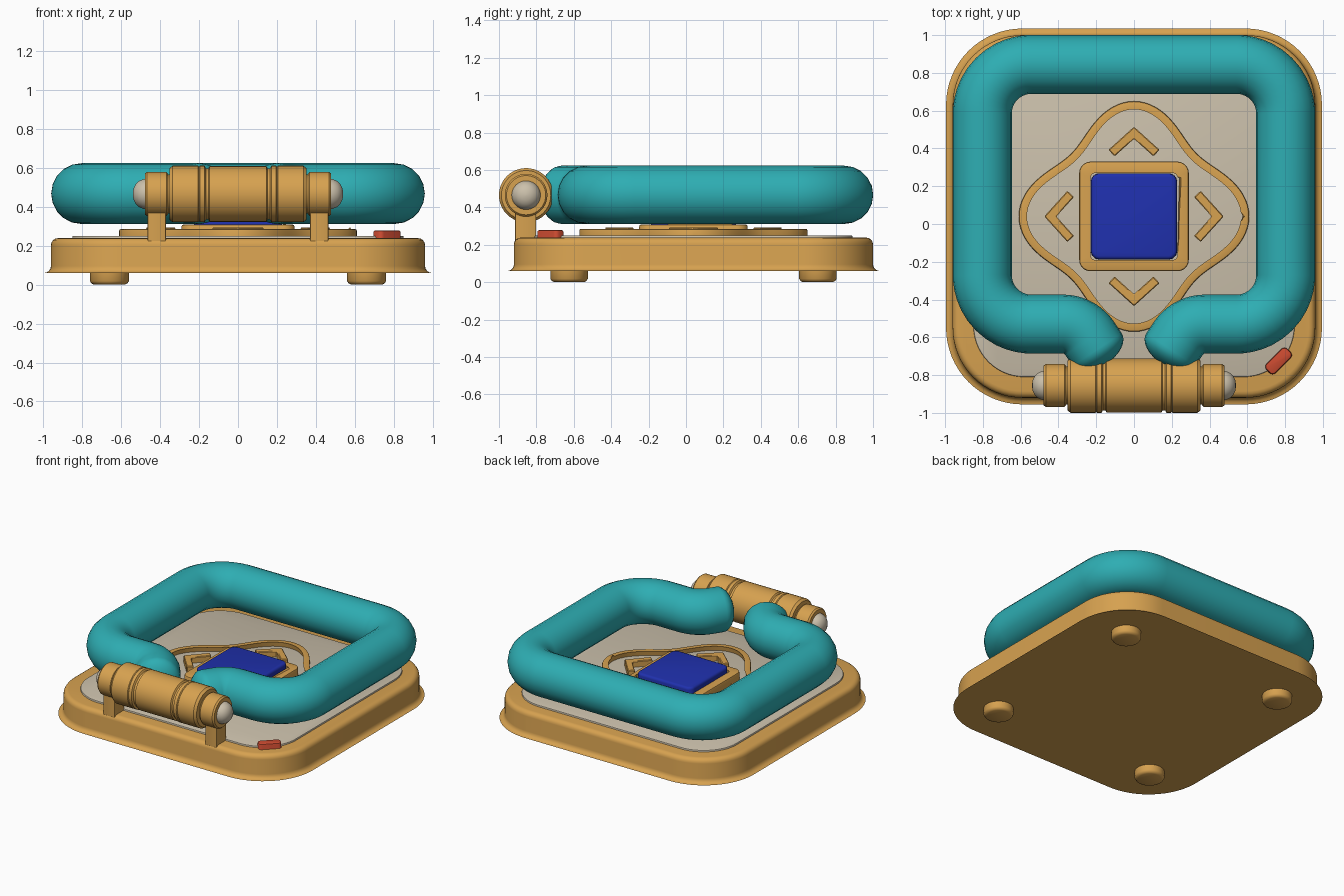
import bpy, bmesh, math
from mathutils import Vector

if "Cube" in bpy.data.objects:
    bpy.data.objects.remove(bpy.data.objects["Cube"])

CY = 0.04  # y centre of the base


def material(name, rgb):
    m = bpy.data.materials.new(name)
    m.diffuse_color = (*rgb, 1)
    m.use_nodes = True
    m.node_tree.nodes["Principled BSDF"].inputs["Base Color"].default_value = m.diffuse_color
    return m


GOLD = material("gold", (0.68, 0.36, 0.08))
BEIGE = material("beige", (0.60, 0.53, 0.41))
TEAL = material("teal", (0.027, 0.42, 0.45))
BLUE = material("blue", (0.014, 0.03, 0.42))
RED = material("red", (0.60, 0.07, 0.03))


def finish(name, bm, mat, bevel=0, segments=2):
    if bevel:
        bm.normal_update()
        sharp = [e for e in bm.edges if e.calc_face_angle(0) > math.radians(50)]
        bmesh.ops.bevel(bm, geom=sharp, offset=bevel, segments=segments,
                        profile=0.5, affect='EDGES', clamp_overlap=True)
    bmesh.ops.recalc_face_normals(bm, faces=bm.faces)
    me = bpy.data.meshes.new(name)
    bm.to_mesh(me)
    bm.free()
    me.materials.append(mat)
    ob = bpy.data.objects.new(name, me)
    bpy.context.collection.objects.link(ob)
    smooth(ob)
    return ob


def smooth(ob):
    bpy.ops.object.select_all(action='DESELECT')
    ob.select_set(True)
    bpy.context.view_layer.objects.active = ob
    bpy.ops.object.shade_smooth_by_angle(angle=math.radians(35))


def rounded_rect(hx, hy, r, cy=0.0, n=10):
    pts = []
    for k, (sx, sy) in enumerate([(1, 1), (-1, 1), (-1, -1), (1, -1)]):
        for i in range(n + 1):
            a = math.pi / 2 * (k + i / n)
            pts.append((sx * (hx - r) + r * math.cos(a), cy + sy * (hy - r) + r * math.sin(a)))
    return pts


def plate(name, outline, z0, z1, mat, bevel=0, hole=None, segments=2):
    """Extruded outline, open in the middle when a matching hole outline is given."""
    bm = bmesh.new()
    rings = [[bm.verts.new((x, y, z)) for x, y in o]
             for o in ([outline] if hole is None else [outline, hole]) for z in (z0, z1)]
    n = len(outline)

    def bridge(a, b):
        for i in range(n):
            bm.faces.new((a[i], a[(i + 1) % n], b[(i + 1) % n], b[i]))
    bridge(rings[0], rings[1])
    if hole is None:
        bm.faces.new(rings[0])
        bm.faces.new(rings[1])
    else:
        bridge(rings[2], rings[3])
        bridge(rings[0], rings[2])
        bridge(rings[1], rings[3])
    return finish(name, bm, mat, bevel, segments)


def lathe(name, profile, mat, axis='Z', origin=(0, 0, 0), n=40):
    """Profile of (distance along axis, radius), closed at both ends."""
    bm = bmesh.new()
    o = Vector(origin)
    rings = []
    for h, r in profile:
        ring = []
        for i in range(n):
            a = 2 * math.pi * i / n
            c, s = r * math.cos(a), r * math.sin(a)
            ring.append(bm.verts.new(o + Vector((h, c, s) if axis == 'X' else (c, s, h))))
        rings.append(ring)
    for a, b in zip(rings, rings[1:]):
        for i in range(n):
            bm.faces.new((a[i], a[(i + 1) % n], b[(i + 1) % n], b[i]))
    bm.faces.new(rings[0])
    bm.faces.new(rings[-1])
    return finish(name, bm, mat)


# Base slab, deck panel and feet
plate("base", rounded_rect(0.96, 0.96, 0.37, CY, 16), 0.06, 0.238, GOLD, 0.035, segments=4)
plate("deck", rounded_rect(0.85, 0.85, 0.27, CY, 14), 0.2, 0.25, BEIGE, 0.006)
for sx in (-1, 1):
    for sy in (-1, 1):
        lathe("foot", [(0, 0.08), (0.006, 0.092), (0.018, 0.1), (0.075, 0.1)], GOLD,
              origin=(sx * 0.66, CY + sy * 0.665, 0))

# Wavy diamond ring around the controls
wave, wave_in = [], []
for i in range(128):
    t = 2 * math.pi * i / 128
    r, dr = 0.54 + 0.07 * math.cos(4 * t), -0.28 * math.sin(4 * t)
    p = Vector((r * math.cos(t), r * math.sin(t)))
    tan = Vector((dr * math.cos(t) - p.y, dr * math.sin(t) + p.x)).normalized()
    q = p + Vector((-tan.y, tan.x)) * 0.034
    wave.append((p.x, p.y + CY))
    wave_in.append((q.x, q.y + CY))
plate("diamond_ring", wave, 0.24, 0.285, GOLD, 0.009, wave_in)

# Centre button with frame and pale gap
plate("button_frame", rounded_rect(0.29, 0.29, 0.06, CY), 0.24, 0.308, GOLD, 0.01,
      rounded_rect(0.24, 0.24, 0.035, CY))
plate("button_bed", rounded_rect(0.245, 0.245, 0.035, CY), 0.24, 0.285, BEIGE)
plate("button", rounded_rect(0.227, 0.227, 0.045, CY), 0.27, 0.35, BLUE, 0.018, segments=3)

# Four direction arrows
for k in range(4):
    c, s = math.cos(k * math.pi / 2), math.sin(k * math.pi / 2)
    shape = [(0, 0.475), (0.135, 0.353), (0.103, 0.318), (0, 0.411), (-0.103, 0.318), (-0.135, 0.353)]
    plate("arrow", [(x * c - y * s, x * s + y * c + CY) for x, y in shape],
          0.24, 0.293, GOLD, 0.005, segments=1)

# Red switch on the front right corner
switch = [((x - y) * 0.7071 + 0.765, (x + y) * 0.7071 - 0.725)
          for x, y in rounded_rect(0.078, 0.034, 0.022, n=4)]
plate("switch", switch, 0.23, 0.278, RED, 0.01)


# Padded tube loop, open at the front
def fillet(points, radii, n=12):
    out = [points[0]]
    for a, b, c, r in zip(points, points[1:], points[2:], radii):
        u, v = (a - b).normalized(), (c - b).normalized()
        half = u.angle(v) / 2
        centre = b + (u + v).normalized() * (r / math.sin(half))
        p, q = b + u * (r / math.tan(half)), b + v * (r / math.tan(half))
        for i in range(n + 1):
            d = (p - centre).lerp(q - centre, i / n).normalized()
            out.append(centre + d * r)
    return out + [points[-1]]


half_path = [(0.195, -0.665), (0.285, -0.53), (0.803, -0.53), (0.803, 0.845)]
corners = [Vector((x, y, 0.467)) for x, y in half_path]
corners += [Vector((-v.x, v.y, v.z)) for v in reversed(corners)]
path = fillet(corners, [0.17, 0.26, 0.26, 0.26, 0.26, 0.17])
R = 0.156


def cap(end, inner):
    d = (end - inner).normalized()
    return [(end + d * 0.09 * math.sin(a), max(math.cos(a), 0.02))
            for a in (math.pi / 2 * i / 8 for i in range(1, 9))]


samples = cap(path[0], path[1])[::-1] + [(p, 1) for p in path] + cap(path[-1], path[-2])
cu = bpy.data.curves.new("padded_loop", 'CURVE')
cu.dimensions = '3D'
cu.bevel_depth = R
cu.bevel_resolution = 8
cu.use_fill_caps = True
sp = cu.splines.new('POLY')
sp.points.add(len(samples) - 1)
for pt, (co, rad) in zip(sp.points, samples):
    pt.co = (*co, 1)
    pt.radius = rad
cu.materials.append(TEAL)
loop = bpy.data.objects.new("padded_loop", cu)
bpy.context.collection.objects.link(loop)
bpy.ops.object.select_all(action='DESELECT')
loop.select_set(True)
bpy.context.view_layer.objects.active = loop
bpy.ops.object.convert(target='MESH')
smooth(bpy.context.view_layer.objects.active)

# Front roller: grooved barrel, end collars, pale tips and posts
AX = (0, -0.855, 0.465)
right = [(0.145, 0.143), (0.152, 0.132), (0.165, 0.132), (0.172, 0.145), (0.195, 0.145),
         (0.2, 0.14), (0.205, 0.145), (0.335, 0.145), (0.352, 0.132)]
lathe("roller", [(-h, r) for h, r in reversed(right)] + right, GOLD, 'X', AX)
for s in (-1, 1):
    lathe("roller_axle", [(s * 0.34, 0.1), (s * 0.37, 0.1)], GOLD, 'X', AX)
    lathe("end_collar", [(s * h, r) for h, r in
          [(0.36, 0.105), (0.368, 0.114), (0.467, 0.114), (0.478, 0.105)]], GOLD, 'X', AX)
    lathe("end_tip", [(s * h, r) for h, r in
          [(0.47, 0.078), (0.487, 0.076), (0.51, 0.066), (0.527, 0.048), (0.537, 0.026), (0.54, 0.004)]],
          BEIGE, 'X', AX)
    post = [(s * 0.417 + x, y) for x, y in rounded_rect(0.047, 0.056, 0.006, -0.857, 2)]
    plate("roller_post", post, 0.22, 0.44, GOLD)
